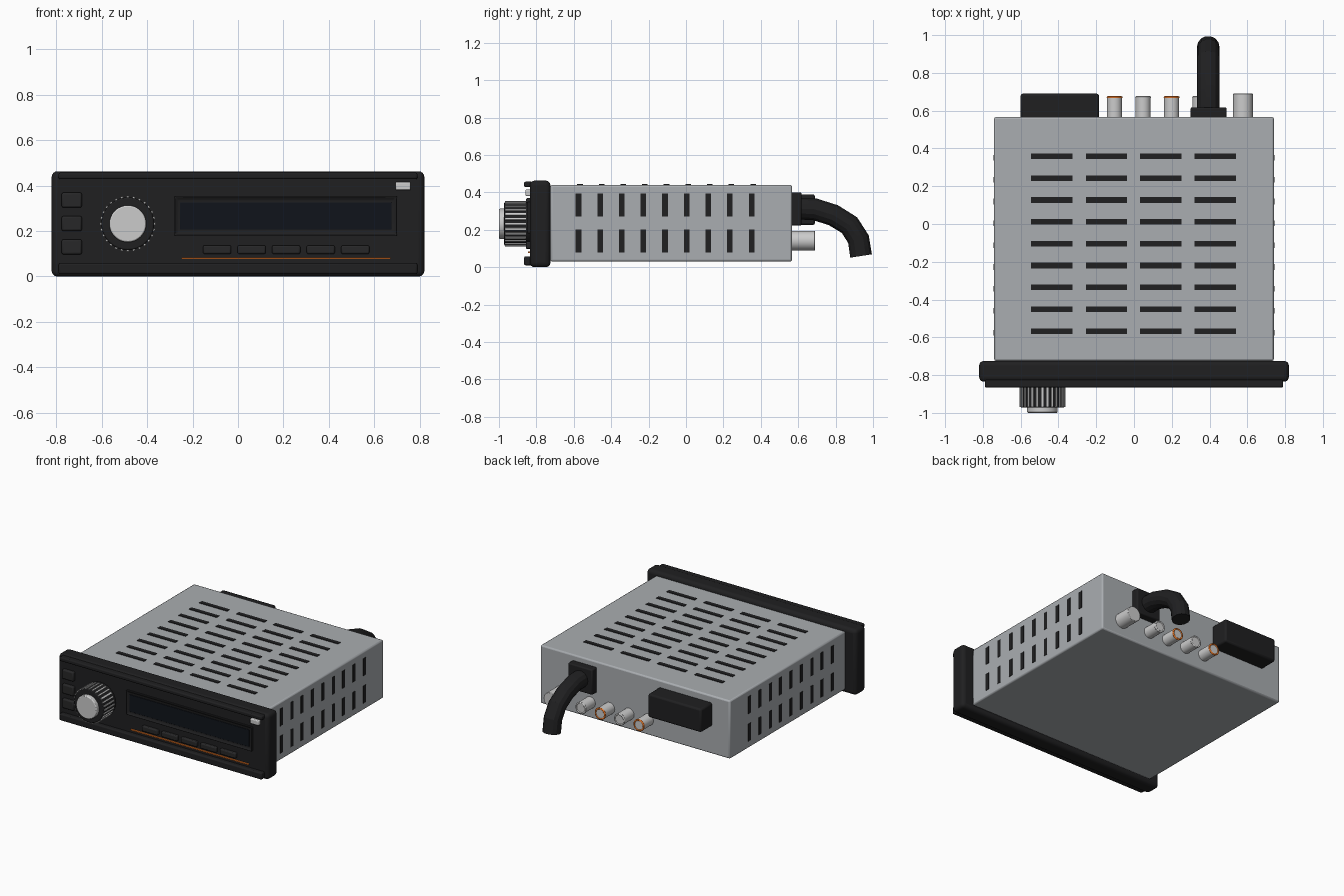
import bpy, bmesh, math
from mathutils import Matrix, Vector

if "Cube" in bpy.data.objects:
    bpy.data.objects.remove(bpy.data.objects["Cube"])


def mat(name, r, g, b):
    m = bpy.data.materials.new(name)
    m.diffuse_color = (r, g, b, 1)
    m.use_nodes = True
    m.node_tree.nodes["Principled BSDF"].inputs["Base Color"].default_value = m.diffuse_color
    return m


BLACK = mat("black_plastic", 0.014, 0.014, 0.015)
BUTTON = mat("button_plastic", 0.02, 0.02, 0.021)
SCREEN = mat("screen_glass", 0.005, 0.007, 0.011)
STEEL = mat("steel", 0.40, 0.42, 0.44)
SILVER = mat("silver", 0.68, 0.68, 0.69)
ORANGE = mat("orange", 0.85, 0.19, 0.02)


def finish(name, bm, m, bevel=0, segs=2):
    me = bpy.data.meshes.new(name)
    bm.to_mesh(me)
    bm.free()
    ob = bpy.data.objects.new(name, me)
    bpy.context.collection.objects.link(ob)
    me.materials.append(m)
    if bevel:
        b = ob.modifiers.new("bevel", "BEVEL")
        b.width, b.segments, b.limit_method = bevel, segs, "ANGLE"
    bpy.ops.object.select_all(action="DESELECT")
    ob.select_set(True)
    bpy.context.view_layer.objects.active = ob
    bpy.ops.object.shade_smooth_by_angle(angle=math.radians(35))
    return ob


def add_box(bm, x, y, z):
    size = Vector((x[1] - x[0], y[1] - y[0], z[1] - z[0]))
    mid = Vector((sum(x), sum(y), sum(z))) / 2
    return bmesh.ops.create_cube(bm, size=1, matrix=Matrix.Translation(mid) @ Matrix.Diagonal((*size, 1)))


def box(name, x, y, z, m, bevel=0, segs=2):
    bm = bmesh.new()
    add_box(bm, x, y, z)
    return finish(name, bm, m, bevel, segs)


def cyl(name, x, z, y, r, m, bevel=0, sides=40):
    bm = bmesh.new()
    mx = Matrix.Translation((x, sum(y) / 2, z)) @ Matrix.Rotation(math.pi / 2, 4, "X")
    bmesh.ops.create_cone(bm, cap_ends=True, segments=sides, radius1=r, radius2=r,
                          depth=y[1] - y[0], matrix=mx)
    return finish(name, bm, m, bevel)


# chassis
box("chassis", (-.74, .74), (-.725, .567), (.03, .44), STEEL, .01)

# vent slots: top grid, then both sides
rows = [-.567 + .1157 * i for i in range(9)]
bm = bmesh.new()
for y in rows:
    for x in (-.435, -.145, .142, .43):
        add_box(bm, (x - .109, x + .109), (y - .015, y + .015), (.43, .444))
finish("top_vents", bm, BLACK)
bm = bmesh.new()
for y in rows:
    for z in (.333, .14):
        for s in (-1, 1):
            add_box(bm, (s * .737 - .006, s * .737 + .006), (y - .008 - .015, y - .008 + .015), (z - .061, z + .061))
finish("side_vents", bm, BLACK)

# faceplate with top and bottom lips
box("faceplate", (-.82, .82), (-.835, -.725), (0, .463), BLACK, .025, 4)
box("top_lip", (-.79, .79), (-.866, -.82), (.428, .457), BLACK, .008)
box("bottom_lip", (-.79, .79), (-.866, -.82), (.01, .058), BLACK, .008)

# display bezel with a recessed screen
bm = bmesh.new()
add_box(bm, (-.28, .70), (-.85, -.82), (.18, .352))
front = min(bm.faces, key=lambda f: f.calc_center_median().y)
bmesh.ops.inset_region(bm, faces=[front], thickness=.022)
bmesh.ops.translate(bm, verts=front.verts, vec=(0, .01, 0))
finish("display_bezel", bm, BLACK, .004)
box("display_screen", (-.256, .676), (-.844, -.83), (.206, .326), SCREEN, .002)

# front buttons and accent line
for i in range(5):
    x = -.092 + .152 * i
    box(f"preset_button_{i + 1}", (x - .062, x + .062), (-.856, -.82), (.099, .137), BUTTON, .007)
for i in range(3):
    z = .13 + .103 * i
    box(f"side_button_{i + 1}", (-.776, -.687), (-.856, -.82), (z - .033, z + .033), BUTTON, .008)
box("release_button", (.693, .76), (-.858, -.82), (.38, .416), SILVER, .006)
box("accent_line", (-.248, .672), (-.845, -.82), (.076, .084), ORANGE)

# volume knob with grip ribs
KX, KZ = -.485, .232
cyl("knob_body", KX, KZ, (-.972, -.83), .116, BLACK, .006, 56)
cyl("knob_cap", KX, KZ, (-1, -.95), .081, SILVER, .006, 48)
bm = bmesh.new()
for i in range(28):
    new = add_box(bm, (-.005, .005), (-.968, -.855), (.110, .122))
    bmesh.ops.transform(bm, verts=new["verts"], matrix=Matrix.Translation((KX, 0, KZ))
                        @ Matrix.Rotation(math.tau * i / 28, 4, "Y"))
finish("knob_ribs", bm, SILVER)

# rear sockets
box("rear_connector", (-.60, -.185), (.55, .69), (.225, .39), BLACK, .012)


def ring(name, x, y, z, r, t, m):
    bpy.ops.mesh.primitive_torus_add(major_radius=r, minor_radius=t, major_segments=32, minor_segments=8,
                                     location=(x, y, z), rotation=(math.pi / 2, 0, 0))
    ob = bpy.context.object
    ob.name = name
    ob.data.materials.append(m)
    bpy.ops.object.shade_smooth()


for i in range(4):
    x = -.103 + .151 * i
    cyl(f"audio_jack_{i + 1}", x, .14, (.55, .673), .04, SILVER, 0, 32)
    ring(f"jack_ring_{i + 1}", x, .671, .14, .036, .006, SILVER if i % 2 else ORANGE)
cyl("antenna_socket", .577, .142, (.55, .69), .052, SILVER, .003, 40)

# cable: mounting block and drooping segmented lead
box("cable_block", (.30, .49), (.55, .618), (.222, .40), BLACK, .008)
path = [(.58, .314), (.687, .31), (.788, .278), (.874, .225), (.922, .15), (.936, .06)]
cu = bpy.data.curves.new("cable", "CURVE")
cu.dimensions = "3D"
cu.bevel_depth, cu.bevel_resolution, cu.use_fill_caps = .06, 5, True
sp = cu.splines.new("POLY")
sp.points.add(len(path) - 1)
for p, (y, z) in zip(sp.points, path):
    p.co = (.393, y, z, 1)
cable = bpy.data.objects.new("cable", cu)
bpy.context.collection.objects.link(cable)
cu.materials.append(BLACK)
bpy.ops.object.select_all(action="DESELECT")
cable.select_set(True)
bpy.context.view_layer.objects.active = cable
bpy.ops.object.convert(target="MESH")
bpy.ops.object.shade_smooth_by_angle(angle=math.radians(20))
